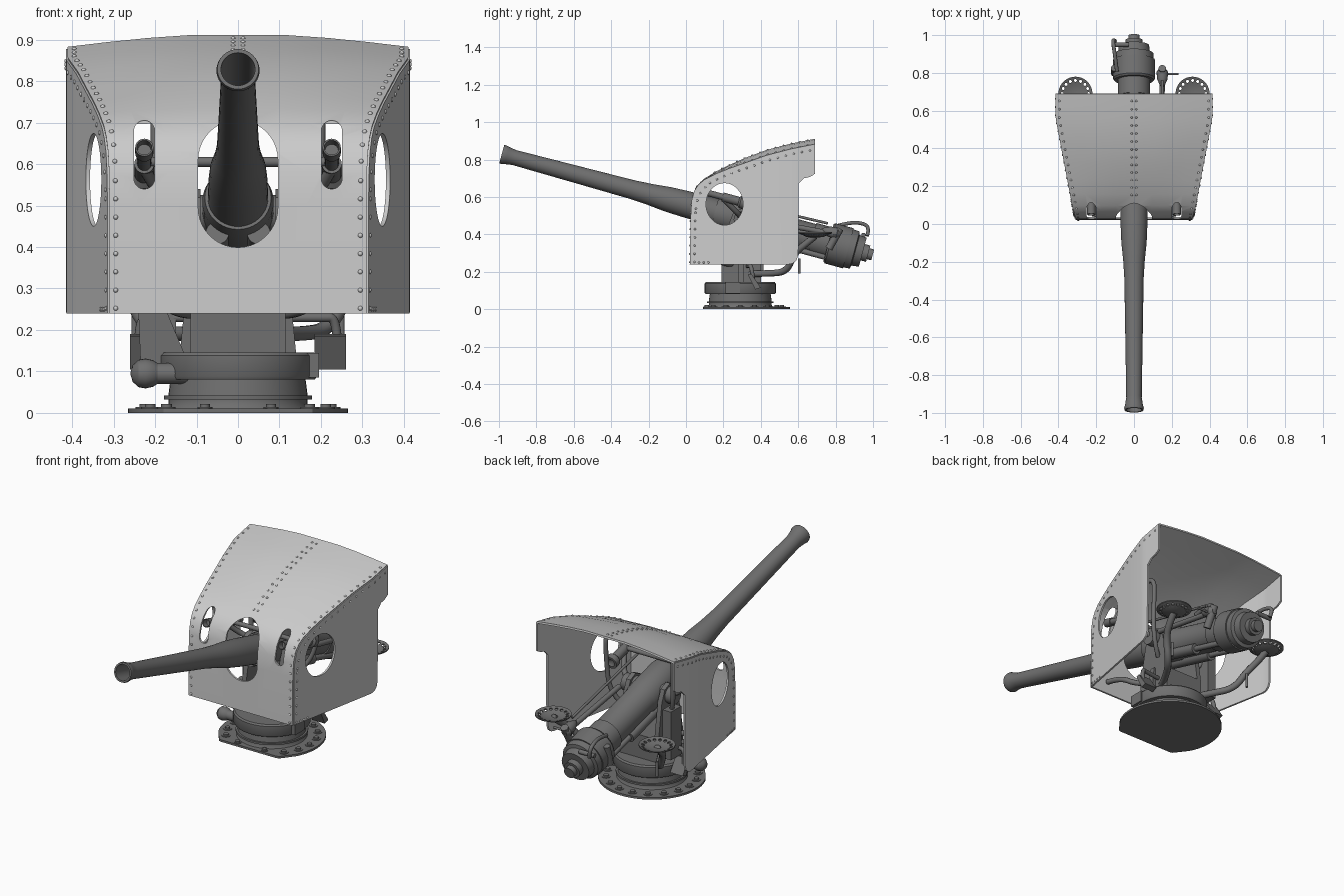
import bpy, bmesh, math
from mathutils import Vector

if "Cube" in bpy.data.objects:
    bpy.data.objects.remove(bpy.data.objects["Cube"])

def mat(name, v):
    m = bpy.data.materials.new(name)
    m.diffuse_color = (v, v, v, 1)
    m.use_nodes = True
    m.node_tree.nodes["Principled BSDF"].inputs["Base Color"].default_value = m.diffuse_color
    return m
DARK, LIGHT = mat("dark_grey", 0.16), mat("light_grey", 0.55)

def finish(name, bm, m=DARK, smooth=True):
    bmesh.ops.remove_doubles(bm, verts=bm.verts, dist=1e-5)
    bmesh.ops.recalc_face_normals(bm, faces=bm.faces)
    me = bpy.data.meshes.new(name)
    bm.to_mesh(me)
    bm.free()
    ob = bpy.data.objects.new(name, me)
    bpy.context.collection.objects.link(ob)
    me.materials.append(m)
    if smooth:
        shade(ob)
    return ob

def shade(ob):
    bpy.ops.object.select_all(action='DESELECT')
    ob.select_set(True)
    bpy.context.view_layer.objects.active = ob
    bpy.ops.object.shade_smooth_by_angle(angle=math.radians(32))

def add_lathe(bm, p, d, prof, seg=32):
    q = Vector((0, 0, 1)).rotation_difference(Vector(d).normalized())
    rings = [[bm.verts.new(Vector(p) + q @ Vector((r * math.cos(a), r * math.sin(a), s)))
              for a in [2 * math.pi * i / seg for i in range(seg)]] for s, r in prof]
    for a, b in zip(rings, rings[1:]):
        for i in range(seg):
            j = (i + 1) % seg
            bm.faces.new((a[i], a[j], b[j], b[i]))

def lathe(name, p, d, prof, seg=32):
    bm = bmesh.new()
    add_lathe(bm, p, d, prof, seg)
    return finish(name, bm)

def rod(name, p, q, r, seg=20):
    d = Vector(q) - Vector(p)
    return lathe(name, p, d, [(0, 0), (0, r), (d.length, r), (d.length, 0)], seg)

def prism(name, pts, axis, a, b, m=DARK):
    """Extrude a 2D outline along an axis from a to b."""
    bm = bmesh.new()
    put = {'x': lambda u, v, t: (t, u, v), 'y': lambda u, v, t: (u, t, v), 'z': lambda u, v, t: (u, v, t)}[axis]
    f = bm.faces.new([bm.verts.new(put(u, v, a)) for u, v in pts])
    g = bmesh.ops.extrude_face_region(bm, geom=[f])
    off = Vector(put(0, 0, b - a))
    bmesh.ops.translate(bm, vec=off, verts=[v for v in g['geom'] if isinstance(v, bmesh.types.BMVert)])
    return finish(name, bm, m)

def box(name, c, s):
    x, y, z = c
    w, d = s[0] / 2, s[1] / 2
    return prism(name, [(x - w, y - d), (x + w, y - d), (x + w, y + d), (x - w, y + d)], 'z', z - s[2] / 2, z + s[2] / 2)

def tube(name, pts, r):
    cu = bpy.data.curves.new(name, 'CURVE')
    cu.dimensions, cu.bevel_depth, cu.bevel_resolution, cu.use_fill_caps = '3D', r, 3, True
    sp = cu.splines.new('NURBS')
    sp.points.add(len(pts) - 1)
    for p, co in zip(sp.points, pts):
        p.co = (*co, 1)
    sp.use_endpoint_u, sp.order_u = True, 3
    cu.materials.append(DARK)
    ob = bpy.data.objects.new(name, cu)
    bpy.context.collection.objects.link(ob)

def cut(ob, cutters, thick=0):
    if thick:
        s = ob.modifiers.new("thick", 'SOLIDIFY')
        s.thickness, s.offset = thick, 0
    for c in cutters:
        b = ob.modifiers.new("cut", 'BOOLEAN')
        b.operation, b.object, b.solver = 'DIFFERENCE', c, 'EXACT'
    bpy.ops.object.select_all(action='DESELECT')
    ob.select_set(True)
    bpy.context.view_layer.objects.active = ob
    bpy.ops.object.convert(target='MESH')
    shade(ob)
    for c in cutters:
        bpy.data.objects.remove(c)

def oval(cx, z0, z1, rx, rz, n=20):
    top = [(cx + rx * math.cos(math.pi * i / n), z1 + rz * math.sin(math.pi * i / n)) for i in range(n + 1)]
    return top + [(cx - rx * math.cos(math.pi * i / n), z0 - rz * math.sin(math.pi * i / n)) for i in range(n + 1)]

# Shield surface: centre-line profile, half width and edge droop
PROF = [(.025, .24), (.03, .5), (.035, .58), (.048, .63), (.07, .665), (.10, .694), (.16, .73),
        (.23, .765), (.32, .805), (.43, .846), (.56, .88), (.69, .906)]
half = lambda y: .31 + .1 * min(1, max(0, (y - .03) / .53))
def droop(y, u):
    return .028 * max(0, (abs(u) - .29) / .71) ** 1.3 * min(1, max(0, (y - .04) / .3))
def crown(y):
    for (a, b), (c, d) in zip(PROF, PROF[1:]):
        if a <= y <= c:
            return b + (d - b) * (y - a) / (c - a)
    return PROF[-1][1]

def strips(name, rows):
    bm = bmesh.new()
    vs = [[bm.verts.new(p) for p in row] for row in rows]
    for a, b in zip(vs, vs[1:]):
        for i in range(len(a) - 1):
            bm.faces.new((a[i], a[i + 1], b[i + 1], b[i]))
    return finish(name, bm, LIGHT, False)

US = (-1, -.77, -.53, -.29, 0, .29, .53, .77, 1)
front = strips("shield_front_and_roof", [[(u * half(y), y, z - droop(y, u)) for u in US] for y, z in PROF])
slots = [prism("cutter", oval(x, a, b, r, r), 'y', -.1, .12) for x, a, b, r in
         ((0, .495, .61, .096), (-.226, .565, .68, .025), (.226, .565, .68, .025))]
cut(front, slots, .01)

# Shield sides with oval side ports
def low(y):
    if y <= .6:
        return .24 + (0 if y < .55 else .05 - math.sqrt(max(0, .05 ** 2 - (y - .55) ** 2)))
    return .67 + .03 * min(1, (y - .6) / .03) + (.025 * ((y - .63) / .06) ** 2 if y > .63 else 0)
YS = (.03, .035, .048, .07, .10, .16, .23, .32, .43, .55, .57, .59, .6, .602, .615, .63, .66, .68, .69)
for sx in (-1, 1):
    side = strips("shield_side", [[(sx * half(y), y, low(y)), (sx * half(y), y, crown(y) - droop(y, 1))] for y in YS])
    cut(side, [prism("cutter", oval(.206, .562, .562, .099, .112), 'x', sx * .25, sx * .5)], .01)

# Rivets along shield edges and centre seam
def walk(step, start=0):
    out, need = [], start
    for a, b in zip(PROF, PROF[1:]):
        L = math.dist(a, b)
        while need <= L:
            t = need / L
            out.append((a[0] + (b[0] - a[0]) * t, a[1] + (b[1] - a[1]) * t))
            need += step
        need -= L
    return out
bm = bmesh.new()
spots = []
for sx in (-1, 1):
    for y, z in walk(.044, .012):
        n = Vector((0, -1, 0)) if z < .58 else Vector((0, -.5, .85))
        spots.append(Vector((sx * (half(y) - .015), y, z - droop(y, .95))) + n * .004)
        if z > .71:
            spots.append(Vector((sx * .012, y, z)) + n * .004)
        yy, zz = y + (.02 if z < .7 else .01), z - (0 if z < .55 else .022)
        spots.append(Vector((sx * (half(yy) + .003), yy, zz - droop(y, 1))))
    spots += [Vector((sx * (half(y) + .003), y, .25)) for y in (.07, .095, .12)]
for p in spots:
    g = bmesh.ops.create_icosphere(bm, subdivisions=2, radius=.006)
    bmesh.ops.translate(bm, vec=p, verts=g['verts'])
finish("shield_rivets", bm, LIGHT)

# Base plate with flat front, bolts and turntable
CY = .29
arc = [math.radians(-28 + 236 * i / 40) for i in range(41)]
prism("base_plate", [(-.18, .095), (-.165, .09), (.165, .09), (.18, .095)] +
      [(.265 * math.cos(a), CY + .265 * math.sin(a)) for a in arc], 'z', 0, .011)
bm = bmesh.new()
for i in range(14):
    a = math.radians(-40 + 260 * i / 13)
    add_lathe(bm, (.225 * math.cos(a), CY + .225 * math.sin(a), .01), (0, 0, 1), [(0, .022), (.004, .022), (.004, .013), (.012, .013), (.012, 0)], 12)
for x in (-.08, .08):
    add_lathe(bm, (x, .112, .01), (0, 0, 1), [(0, .018), (.004, .018), (.004, .012), (.012, .012), (.012, 0)], 12)
finish("base_bolts", bm)
lathe("turntable", (0, CY, .01), (0, 0, 1), [(0, 0), (0, .175), (.012, .168), (.022, .168), (.022, .178), (.032, .178),
      (.032, .168), (.07, .163), (.07, .185), (.078, .19), (.128, .19), (.136, .183), (.136, 0)], 48)

# Carriage pedestal and trunnion cheeks
box("carriage_pedestal", (0, CY + .005, .205), (.22, .21, .13))
for sx in (-1, 1):
    prism("carriage_cheek", [(.19, .145), (.40, .145), (.40, .26), (.37, .46), (.345, .52), (.30, .54), (.255, .52), (.23, .46), (.19, .26)],
          'x', sx * .09, sx * .115)
    rod("trunnion", (sx * .06, .3, .48), (sx * .15, .3, .48), .045)
    prism("cheek_rib", [(sx * .11, .145), (sx * .14, .145), (sx * .125, .3), (sx * .11, .3)], 'y', .28, .31)

# Gun axis: s runs back from the muzzle, h is above the axis
T = math.radians(15.2)
D, N = Vector((0, math.cos(T), -math.sin(T))), Vector((0, math.sin(T), math.cos(T)))
G = lambda s, x=0, h=0: Vector((x, -.985, .829)) + D * s + N * h
lathe("barrel", G(0), D, [(.6, 0), (.6, .036), (0, .041), (0, .05), (.012, .052), (.03, .047), (.07, .041), (.4, .046),
      (.72, .051), (.82, .057), (.92, .067), (1.02, .071), (1.2, .073), (1.2, 0)], 40)
lathe("cradle_sleeve", G(0), D, [(1.18, 0), (1.18, .08), (1.22, .086), (1.42, .086), (1.43, .08), (1.72, .08), (1.72, .086), (1.84, .086), (1.84, 0)], 40)
lathe("breech_ring", G(0), D, [(1.81, 0), (1.81, .104), (1.82, .111), (1.92, .111), (1.92, .105), (1.955, .103), (1.96, .085), (2.0, .08),
      (2.0, .045), (2.03, .045), (2.03, .03), (2.055, .03), (2.055, 0)], 40)
rod("breech_hinge", G(1.86, -.105, -.05), G(1.86, -.105, .06), .017)
tube("breech_lever", [G(1.83, -.09, .1), G(1.9, -.1, .14), G(1.97, -.11, .15), G(2.0, -.11, .13), G(2.0, -.1, .09)], .01)
rod("breech_handle", G(1.98, -.12, .09), G(1.98, -.03, .09), .012)
for sx in (-1, 1):
    lathe("recoil_cylinder", G(0, sx * .05, -.078), D, [(1.22, 0), (1.22, .028), (1.62, .028), (1.62, .015), (1.84, .015), (1.84, 0)], 20)

# Sighting telescopes and cross bar
rod("sight_cross_bar", (-.226, .2, .605), (.226, .2, .605), .012)
for sx in (-1, 1):
    lathe("telescope", (sx * .226, .05, .64), D, [(.03, 0), (.03, .016), (0, .018), (0, .022), (.05, .022), (.05, .017), (.15, .017),
          (.15, .024), (.24, .024), (.25, .035), (.28, .035), (.28, .022), (.26, 0)], 24)
    tube("sight_bracket", [(sx * .226, .2, .59), (sx * .2, .25, .54), (sx * .16, .29, .5), (sx * .12, .3, .48)], .014)

# Shoulder bar and firing grip on the right
rod("sight_rod", (.15, .2, .59), G(1.78, .15, .1), .007)
rod("shoulder_bar", G(1.4, .14, .02), G(1.78, .15, .05), .014)
rod("firing_grip", G(1.82, .15, -.03), G(1.85, .15, .09), .02)
lathe("grip_pad", G(1.81, .15, .06), D, [(-.06, 0), (-.04, .015), (-.01, .028), (.03, .03), (.05, .015), (.05, 0)], 20)
rod("grip_pin", G(1.83, .12, .05), G(1.83, .235, .05), .006)

# Shield braces, seats, seat arms and footrests on both sides
for sx in (-1, 1):
    tube("shield_brace_upper", [(sx * .115, .33, .36), (sx * .19, .38, .42), (sx * .2, .40, .66), (sx * .2, .40, .76), (sx * .2, .31, .765), (sx * .2, .26, .755)], .012)
    tube("shield_brace_lower", [(sx * .1, .25, .24), (sx * .15, .2, .24), (sx * .2, .13, .29), (sx * .21, .04, .3)], .014)
    tube("seat_arm", [(sx * .1, .34, .19), (sx * .15, .44, .19), (sx * .22, .54, .2), (sx * .27, .58, .3), (sx * .3, .64, .35), (sx * .31, .69, .39)], .018)
    seat = lathe("seat", (sx * .31, .69, .40), (0, 0, 1), [(-.018, 0), (-.014, .045), (.006, .09), (.012, .09), (-.006, .045), (-.010, 0)], 36)
    bm = bmesh.new()
    for i in range(16):
        a = 2 * math.pi * i / 16
        add_lathe(bm, (sx * .31 + .07 * math.cos(a), .69 + .07 * math.sin(a), .36), (0, 0, 1), [(0, 0), (0, .008), (.08, .008), (.08, 0)], 10)
    cut(seat, [finish("cutter", bm)])
    tube("footrest_arm", [(sx * .11, .33, .23), (sx * .2, .34, .23), (sx * .24, .35, .23), (sx * .24, .36, .15)], .011)
    prism("footrest", [(.33, .185), (.35, .19), (.40, .115), (.37, .105)], 'x', sx * .185, sx * .26)
    rod("hanging_stay", (sx * .25, .605, .19), (sx * .25, .605, .27), .007)

# Elevating and training gear on the left
box("elevating_gearbox", (-.175, .37, .32), (.05, .09, .26))
prism("gear_housing", [(-.24, .24), (-.17, .24), (-.13, .145), (-.19, .10), (-.235, .12)], 'y', .25, .31)
lathe("training_gear", (-.26, .2, .095), (1, 0, 0), [(0, 0), (.006, .02), (.02, .033), (.037, .036), (.055, .032), (.066, .025), (.14, .025), (.14, 0)], 24)
box("training_bracket", (.18, .25, .115), (.03, .08, .06))
